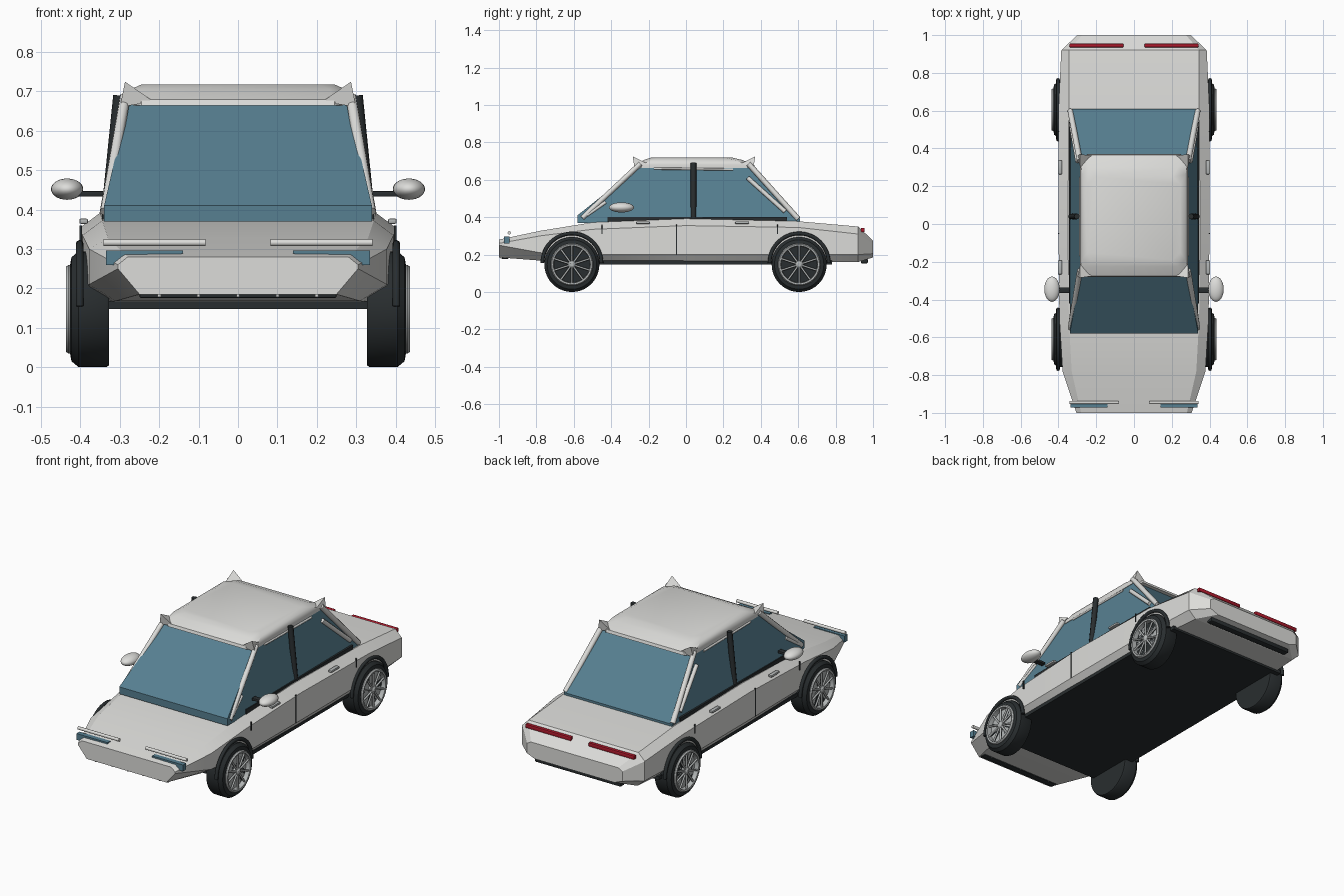
import bpy, bmesh, math
from mathutils import Vector

if "Cube" in bpy.data.objects:
    bpy.data.objects.remove(bpy.data.objects["Cube"])


def material(name, rgb):
    m = bpy.data.materials.new(name)
    m.diffuse_color = (*rgb, 1)
    m.use_nodes = True
    m.node_tree.nodes["Principled BSDF"].inputs["Base Color"].default_value = m.diffuse_color
    return m


PAINT = material("pale_paint", (0.72, 0.72, 0.70))
GLASS = material("blue_glass", (0.095, 0.215, 0.285))
BLACK = material("black_rubber", (0.022, 0.027, 0.029))
RED = material("red_lamp", (0.42, 0.01, 0.025))
METAL = material("grey_metal", (0.45, 0.47, 0.47))


def finish(obj, mat, angle=25):
    obj.data.materials.append(mat)
    bpy.ops.object.select_all(action='DESELECT')
    obj.select_set(True)
    bpy.context.view_layer.objects.active = obj
    bpy.ops.object.shade_smooth_by_angle(angle=math.radians(angle))
    return obj


def from_bmesh(name, bm, mat, angle=25):
    bmesh.ops.recalc_face_normals(bm, faces=bm.faces)
    me = bpy.data.meshes.new(name)
    bm.to_mesh(me)
    bm.free()
    obj = bpy.data.objects.new(name, me)
    bpy.context.collection.objects.link(obj)
    return finish(obj, mat, angle)


def loft(name, rings, mat, closed_ends=True, angle=25):
    bm = bmesh.new()
    rows = [[bm.verts.new(p) for p in ring] for ring in rings]
    n = len(rows[0])
    for a, b in zip(rows, rows[1:]):
        for i in range(n):
            j = (i + 1) % n
            bm.faces.new((a[i], a[j], b[j], b[i]))
    if closed_ends:
        bm.faces.new(rows[0])
        bm.faces.new(rows[-1])
    return from_bmesh(name, bm, mat, angle)


def box(name, lo, hi, mat, bevel=0):
    bm = bmesh.new()
    bmesh.ops.create_cube(bm, size=1)
    for v in bm.verts:
        v.co = [(l + h) / 2 + c * (h - l) for l, h, c in zip(lo, hi, v.co)]
    if bevel:
        bmesh.ops.bevel(bm, geom=bm.edges[:], offset=bevel, segments=2,
                        profile=0.5, affect='EDGES')
    return from_bmesh(name, bm, mat)


def tube(name, pts, r, mat):
    cu = bpy.data.curves.new(name, 'CURVE')
    cu.dimensions = '3D'
    cu.bevel_depth = r
    cu.bevel_resolution = 2
    cu.use_fill_caps = True
    sp = cu.splines.new('POLY')
    sp.points.add(len(pts) - 1)
    for p, co in zip(sp.points, pts):
        p.co = (*co, 1)
    obj = bpy.data.objects.new(name, cu)
    bpy.context.collection.objects.link(obj)
    bpy.ops.object.select_all(action='DESELECT')
    obj.select_set(True)
    bpy.context.view_layer.objects.active = obj
    bpy.ops.object.convert(target='MESH')
    return finish(bpy.context.view_layer.objects.active, mat, 50)


def lathe(name, centre, profile, side, mat, n=40):
    rings = [[(side * x, centre[0] + r * math.cos(2 * math.pi * i / n),
               centre[1] + r * math.sin(2 * math.pi * i / n)) for i in range(n)]
             for x, r in profile]
    return loft(name, rings, mat, angle=35)


# Body shell: y, bottom width, bottom z, side width, side low/high z, top width, top z
sections = [
    (-1.00, .25, .185, .305, .25, .26, .28, .28),
    (-.78, .31, .168, .378, .21, .30, .33, .327),
    (-.50, .36, .16, .395, .20, .335, .345, .372),
    (0, .37, .16, .40, .20, .355, .35, .392),
    (.60, .37, .16, .40, .20, .345, .345, .378),
    (.92, .34, .16, .385, .20, .31, .345, .350),
    (1.00, .25, .185, .30, .205, .26, .275, .275)]
rings = []
for y, wb, zb, w, zl, zu, wt, zt in sections:
    half = [(wb, zb), (w, zl), (w, zu), (wt, zt)]
    rings.append([(x, y, z) for x, z in half] + [(-x, y, z) for x, z in half[::-1]])
loft("body_shell", rings, PAINT, angle=15)
box("underbody", (-.375, -.73, .148), (.375, .78, .168), BLACK)

# Glass cabin, narrowing towards the roof
outline = [(-.58, .37), (-.58, .41), (-.25, .672), (.34, .672), (.61, .39), (.61, .37)]
cabin = [[(s * (.34 - .06 * max(0, z - .41) / .262), y, z) for y, z in outline]
         for s in (1, -1)]
loft("cabin_glass", cabin, GLASS, angle=10)

# Roof panel: stacked rounded rectangles
def roof_ring(w, y0, y1, z, c=.04):
    q = [(w, y0 + c), (w, y1 - c), (w - c, y1), (-w + c, y1),
         (-w, y1 - c), (-w, y0 + c), (-w + c, y0), (w - c, y0)]
    return [(x, y, z) for x, y in q]

loft("roof", [roof_ring(.285, -.28, .37, .664), roof_ring(.285, -.275, .365, .68),
              roof_ring(.272, -.225, .30, .706), roof_ring(.245, -.19, .25, .718)],
     PAINT, angle=40)

for s in (1, -1):
    side = "right" if s > 0 else "left"

    # Roof corner points, pillars and window trim
    for end, y, d in (("front", -.285, 1), ("rear", .37, -1)):
        bm = bmesh.new()
        v = [bm.verts.new(p) for p in ((s * .287, y, .725), (s * .30, y + d * .01, .66),
             (s * .215, y + d * .01, .675), (s * .285, y + d * .07, .69))]
        for f in ((0, 1, 2), (0, 2, 3), (0, 3, 1), (1, 3, 2)):
            bm.faces.new([v[i] for i in f])
        from_bmesh(f"{end}_roof_point_{side}", bm, PAINT)
    tube(f"front_pillar_{side}", [(s * .337, -.555, .395), (s * .287, -.245, .685)], .014, PAINT)
    tube(f"rear_pillar_{side}", [(s * .337, .60, .39), (s * .287, .335, .685)], .015, PAINT)
    tube(f"front_pillar_trim_{side}", [(s * .338, -.53, .41), (s * .325, -.43, .48)], .009, PAINT)
    tube(f"rear_pillar_trim_{side}", [(s * .333, .53, .43), (s * .298, .33, .61)], .012, PAINT)
    tube(f"middle_pillar_{side}", [(s * .333, .04, .385), (s * .302, .04, .69)], .015, BLACK)
    tube(f"window_top_trim_{side}", [(s * .285, -.17, .66), (s * .285, .25, .655)], .006, PAINT)
    box(f"belt_line_{side}", (s * .339 - .006, -.42, .37), (s * .339 + .006, .54, .402), BLACK)

    # Door seams and handles
    for name, y, z0 in (("middle", -.05, .20), ("rear", .49, .31), ("front", -.45, .31)):
        box(f"{name}_door_seam_{side}", (s * .399 - .003, y - .003, z0),
            (s * .399 + .003, y + .003, .36), BLACK)
    for name, y in (("front", -.23), ("rear", .30)):
        box(f"{name}_door_handle_{side}", (s * .392 - .011, y - .037, .364),
            (s * .392 + .011, y + .037, .377), METAL, .004)

    # Door mirrors
    box(f"mirror_arm_{side}", (s * .383 - .042, -.365, .433),
        (s * .383 + .042, -.335, .447), BLACK, .003)
    bm = bmesh.new()
    bmesh.ops.create_uvsphere(bm, u_segments=24, v_segments=14, radius=1)
    for p in bm.verts:
        p.co = Vector((s * .434 + p.co.x * .041, -.345 + p.co.y * .067, .452 + p.co.z * .027))
    from_bmesh(f"mirror_{side}", bm, PAINT, 60)

    # Front bar and tapering headlight, rear lamp
    tube(f"front_bar_{side}", [(s * .083, -.945, .316), (s * .342, -.945, .316)], .009, PAINT)
    lamp = [(.14, .288), (.14, .296), (.335, .296), (.335, .26), (.295, .26), (.275, .286)]
    loft(f"headlight_{side}", [[(s * x, y, z) for x, z in lamp] for y in (-.972, -.945)], GLASS)
    box(f"rear_lamp_{side}", (min(s * .055, s * .342), .935, .32),
        (max(s * .055, s * .342), .955, .342), RED, .004)

    # Wheels: tyre, rim ring, spokes, hub and arch flare
    for end, cy in (("front", -.61), ("rear", .605)):
        cz, tag = .147, f"{end}_{side}"
        lathe(f"tyre_{tag}", (cy, cz), [(.328, .10), (.328, .143), (.335, .147), (.405, .147),
              (.423, .132), (.427, .11), (.41, .10), (.41, .02)], s, BLACK)
        lathe(f"rim_{tag}", (cy, cz), [(.41, .112), (.43, .113), (.437, .108), (.435, .099),
              (.41, .097)], s, METAL)
        lathe(f"hub_{tag}", (cy, cz), [(.408, .022), (.43, .02), (.437, .010)], s, METAL, 20)
        for i in range(10):
            a = 2 * math.pi * (i + .5) / 10
            c, d = math.cos(a), math.sin(a)
            tube(f"spoke_{tag}_{i}", [(s * .426, cy + .012 * c, cz + .012 * d),
                 (s * .426, cy + .102 * c, cz + .102 * d)], .0055, METAL)
        arc = [math.pi * i / 24 for i in range(25)]
        tube(f"arch_flare_{tag}", [(s * .402, cy + .158 * math.cos(a), .155 + .158 * math.sin(a))
             for a in arc], .01, BLACK)

# Lower grille strip with small fins, rear bumper strip
box("grille_strip", (-.25, -.985, .176), (.25, -.95, .192), BLACK, .003)
for i in range(-2, 3):
    box(f"grille_fin_{i + 3}", (i * .1 - .004, -.992, .178), (i * .1 + .004, -.95, .197), PAINT)
box("rear_bumper_strip", (-.27, .935, .153), (.27, .972, .178), BLACK, .005)
